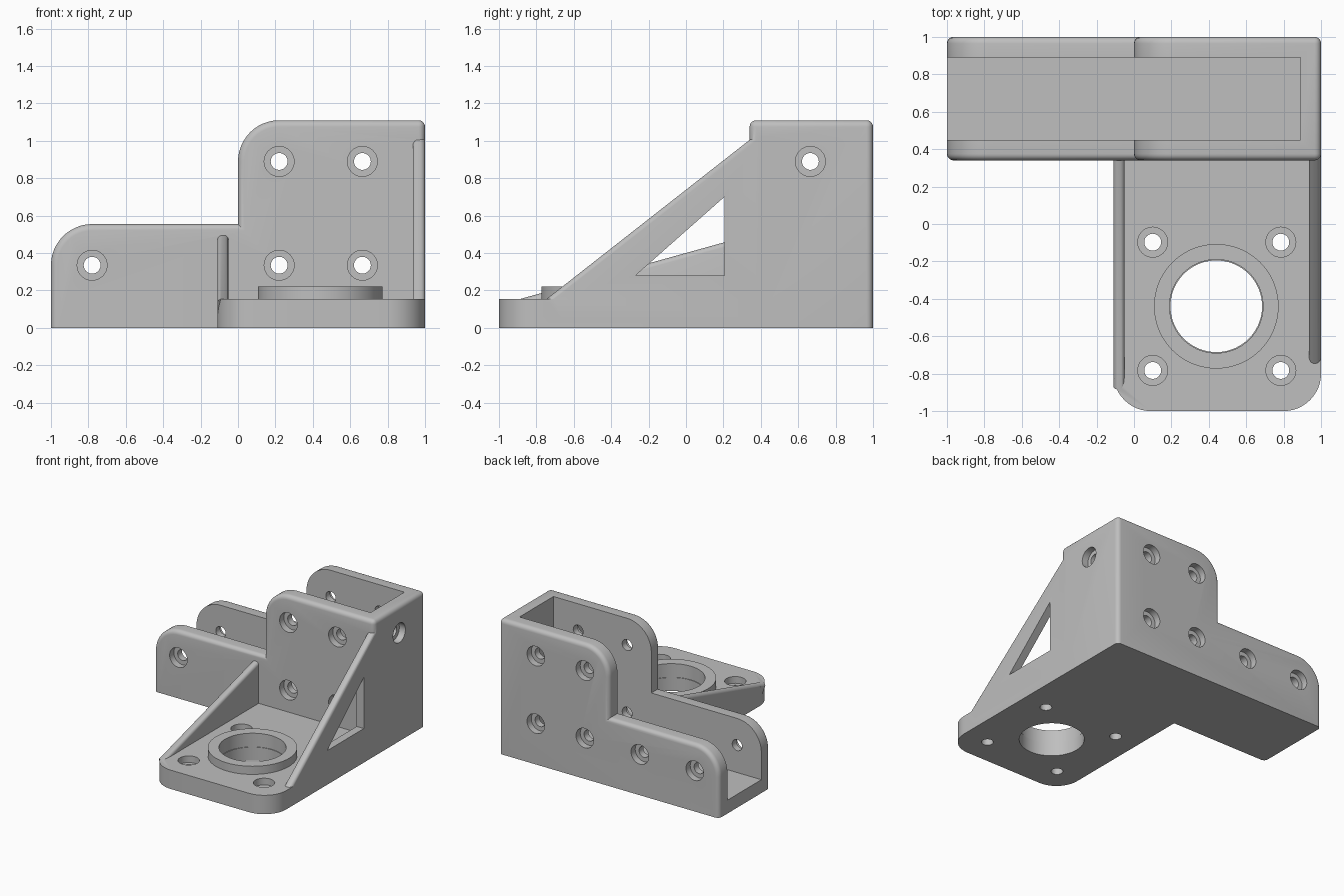
import bpy, bmesh, math
from mathutils import Matrix, Vector

cube = bpy.data.objects.get("Cube")
if cube:
    bpy.data.objects.remove(cube, do_unlink=True)

grey = bpy.data.materials.new("plain grey")
grey.use_nodes = True
colour = (0.52, 0.52, 0.52, 1)
grey.diffuse_color = colour
grey.node_tree.nodes["Principled BSDF"].inputs["Base Color"].default_value = colour


def arc(cx, cy, r, start, end, steps=12):
    """Points of an arc, angles in degrees."""
    angles = [math.radians(start + (end - start) * i / steps) for i in range(steps + 1)]
    return [(cx + r * math.cos(a), cy + r * math.sin(a)) for a in angles]


def prism(points, axis, low, high):
    """Extrude a closed outline along one axis."""
    place = {"X": lambda p, d: (d, p[0], p[1]),
             "Y": lambda p, d: (p[0], d, p[1]),
             "Z": lambda p, d: (p[0], p[1], d)}[axis]
    bm = bmesh.new()
    a = [bm.verts.new(place(p, low)) for p in points]
    b = [bm.verts.new(place(p, high)) for p in points]
    bm.faces.new(a)
    bm.faces.new(b[::-1])
    n = len(points)
    for i in range(n):
        bm.faces.new((a[i], b[i], b[(i + 1) % n], a[(i + 1) % n]))
    bmesh.ops.recalc_face_normals(bm, faces=bm.faces)
    return bm


def lathe(profile, origin, outward, sides=40):
    """Solid of revolution; profile is (radius, height along outward)."""
    turn = Vector(outward).to_track_quat("Z", "Y").to_matrix().to_4x4()
    bm = bmesh.new()
    rings = [[bm.verts.new((x, y, h)) for x, y in arc(0, 0, r, 0, 360, sides)[:-1]]
             for r, h in profile]
    for lower, upper in zip(rings, rings[1:]):
        for i in range(sides):
            j = (i + 1) % sides
            bm.faces.new((lower[i], lower[j], upper[j], upper[i]))
    bm.faces.new(rings[0][::-1])
    bm.faces.new(rings[-1])
    bmesh.ops.transform(bm, matrix=Matrix.Translation(origin) @ turn, verts=bm.verts)
    bmesh.ops.recalc_face_normals(bm, faces=bm.faces)
    return bm


def round_edges(bm, rule, size):
    edges = [e for e in bm.edges
             if rule((e.verts[0].co + e.verts[1].co) / 2, e.verts[1].co - e.verts[0].co)]
    bmesh.ops.bevel(bm, geom=edges, offset=size, segments=5, profile=0.5,
                    affect="EDGES", clamp_overlap=False)


def make_object(name, bm):
    mesh = bpy.data.meshes.new(name)
    bm.to_mesh(mesh)
    bm.free()
    mesh.materials.append(grey)
    ob = bpy.data.objects.new(name, mesh)
    bpy.context.collection.objects.link(ob)
    return ob


def combine(target, bm, operation):
    """Apply a boolean with a temporary solid."""
    tool = make_object("tool", bm)
    tool.hide_render = True
    mod = target.modifiers.new("combine", "BOOLEAN")
    mod.operation = operation
    mod.solver = "EXACT"
    mod.object = tool
    bpy.context.view_layer.objects.active = target
    bpy.ops.object.modifier_apply(modifier=mod.name)
    bpy.data.objects.remove(tool, do_unlink=True)


# Stepped channel block, outer edges rounded except along the bottom
TOP, STEP, R = 1.11, 0.555, 0.22
outline = ([(-1, 0)] + arc(-1 + R, STEP - R, R, 180, 90) + [(0, STEP)]
           + arc(R, TOP - R, R, 180, 90) + [(1, TOP), (1, 0)])
block = prism(outline, "Y", 0.34, 1)
round_edges(block, lambda mid, d: mid.z > 0.01
            and (abs(d.y) < 0.01 or (mid.x > 0.99 and mid.z > 1)), 0.035)
bracket = make_object("mounting_bracket", block)

# Base plate with rounded front corners, and the raised boss
plate = ([(-0.11, 0.4)] + arc(0.09, -0.8, 0.2, 180, 270)
         + arc(0.8, -0.8, 0.2, 270, 360) + [(1, 0.4)])
combine(bracket, prism(plate, "Z", 0, 0.155), "UNION")
BOSS = (0.44, -0.44, 0)
combine(bracket, lathe([(0.333, 0.1), (0.333, 0.222)], BOSS, (0, 0, 1), 72), "UNION")

# Sloped side ribs with rounded top edges
for low, high, tip, peak in ((-0.11, -0.05, -0.885, 0.495), (0.935, 1, -0.745, 1.005)):
    slope = (peak - 0.155) / (0.34 - tip)
    rib = prism([(0.4, 0.05), (tip + 0.08, 0.05), (tip, 0.155), (0.4, peak + slope * 0.06)],
                "X", low, high)
    round_edges(rib, lambda mid, d: abs(d.x) < 0.01 and abs(d.y) > 0.5 and mid.z > 0.2, 0.025)
    combine(bracket, rib, "UNION")

# Channel interior, open at the top and at one end
combine(bracket, prism([(-1.1, 0.45), (0.89, 0.45), (0.89, 0.89), (-1.1, 0.89)],
                       "Z", 0.11, 1.3), "DIFFERENCE")

# Triangular window in the tall rib
combine(bracket, prism([(-0.27, 0.28), (0.205, 0.28), (0.205, 0.7)], "X", 0.85, 1.1),
        "DIFFERENCE")

# Central bore through plate and boss
combine(bracket, lathe([(0.245, -0.1), (0.245, 0.11), (0.25, 0.11), (0.25, 0.4)],
                       BOSS, (0, 0, 1), 72), "DIFFERENCE")

# Counterbored screw holes
screws = [((x, -0.44 + s, 0.155), (0, 0, 1))
          for x in (0.1, 0.785) for s in (0.343, -0.343)]
wall = [(-0.78, 0.335), (0.22, 0.335), (0.665, 0.335), (0.22, 0.89), (0.665, 0.89)]
screws += [((x, 0.34, z), (0, -1, 0)) for x, z in wall]
screws += [((x, 1, z), (0, 1, 0)) for x, z in wall + [(-0.28, 0.335)]]
screws.append(((1, 0.665, 0.89), (1, 0, 0)))
for origin, outward in screws:
    combine(bracket, lathe([(0.045, -0.25), (0.045, -0.055), (0.08, -0.055), (0.08, 0.05)],
                           origin, outward), "DIFFERENCE")

# Smooth curved faces, keep crisp edges
bpy.ops.object.select_all(action="DESELECT")
bracket.select_set(True)
bpy.context.view_layer.objects.active = bracket
bpy.ops.object.shade_smooth_by_angle(angle=math.radians(25))
